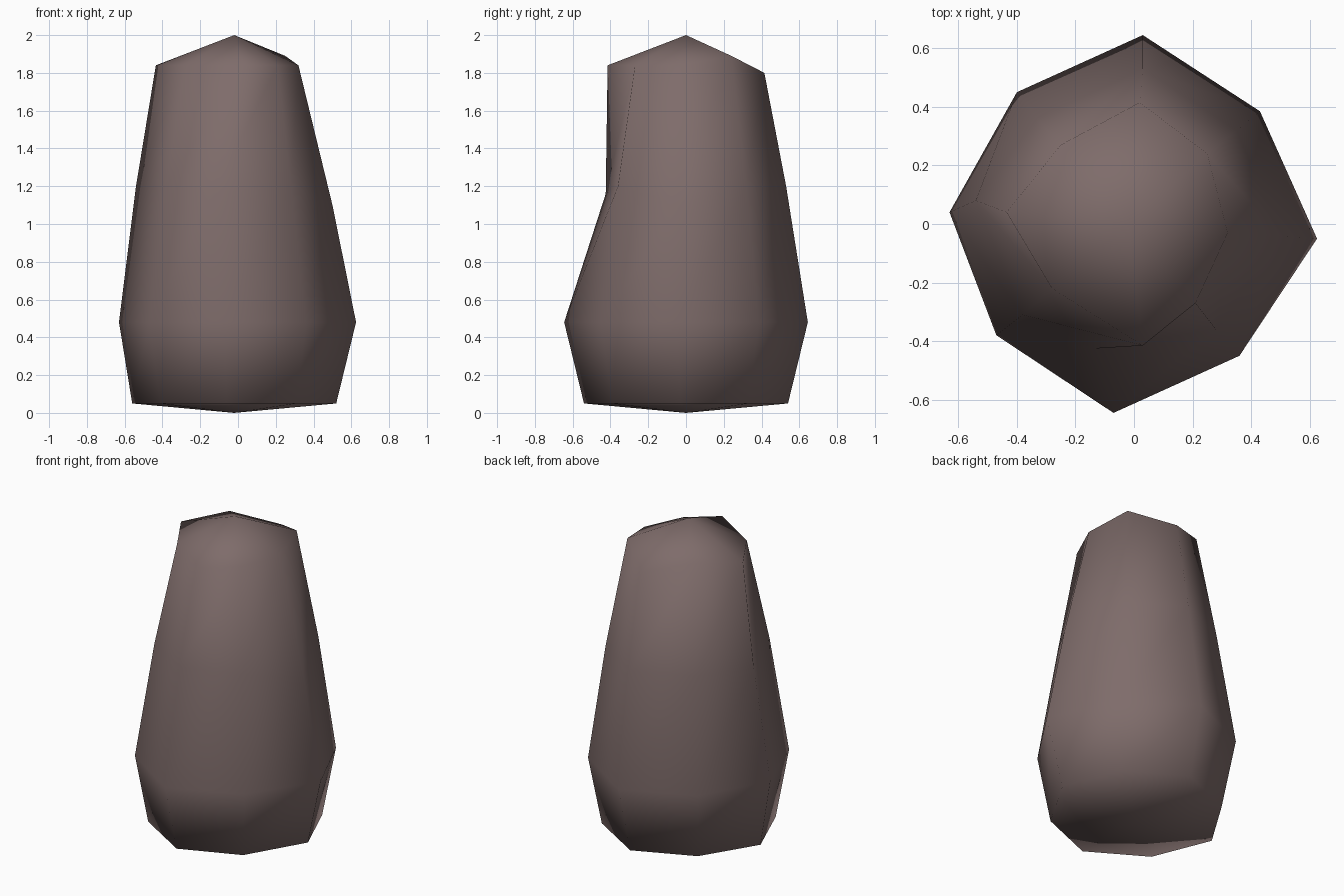
import bpy, bmesh

if "Cube" in bpy.data.objects:
    bpy.data.objects.remove(bpy.data.objects["Cube"])

# Eight-sided boulder: uneven rings from base to shoulder, starting at +x, going counter-clockwise
RINGS = [
    [(.52, -.03, .05), (.37, .33, .05), (.02, .54, .05), (-.35, .38, .05),
     (-.56, .04, .05), (-.41, -.33, .05), (-.06, -.54, .05), (.31, -.39, .05)],
    [(.625, -.05, .48), (.43, .385, .48), (.03, .645, .48), (-.40, .45, .48),
     (-.63, .04, .48), (-.47, -.38, .48), (-.07, -.645, .48), (.36, -.45, .48)],
    [(.50, -.04, 1.1), (.35, .32, 1.2), (.03, .53, 1.2), (-.33, .36, 1.2),
     (-.54, .08, 1.2), (-.38, -.31, 1.2), (-.13, -.425, 1.16), (.28, -.36, 1.2)],
    [(.32, -.03, 1.84), (.25, .24, 1.89), (.02, .415, 1.8), (-.25, .27, 1.87),
     (-.435, .04, 1.84), (-.28, -.22, 1.84), (.03, -.415, 1.84), (.21, -.27, 1.84)],
]

bm = bmesh.new()
rings = [[bm.verts.new(p) for p in ring] for ring in RINGS]
bottom = bm.verts.new((-.02, 0, 0))
top = bm.verts.new((-.02, 0, 2))
for i in range(8):
    j = (i + 1) % 8
    # Side walls
    for a, b in zip(rings, rings[1:]):
        bm.faces.new((a[i], a[j], b[j], b[i]))
    # Shallow cone caps
    bm.faces.new((rings[0][j], rings[0][i], bottom))
    bm.faces.new((rings[-1][i], rings[-1][j], top))
bmesh.ops.recalc_face_normals(bm, faces=bm.faces[:])
for f in bm.faces:
    f.smooth = True

mesh = bpy.data.meshes.new("boulder")
bm.to_mesh(mesh)
bm.free()
stone = bpy.data.materials.new("brown_grey_stone")
stone.diffuse_color = (.21, .15, .145, 1)
stone.use_nodes = True
stone.node_tree.nodes["Principled BSDF"].inputs["Base Color"].default_value = stone.diffuse_color
mesh.materials.append(stone)
bpy.context.collection.objects.link(bpy.data.objects.new("boulder", mesh))
